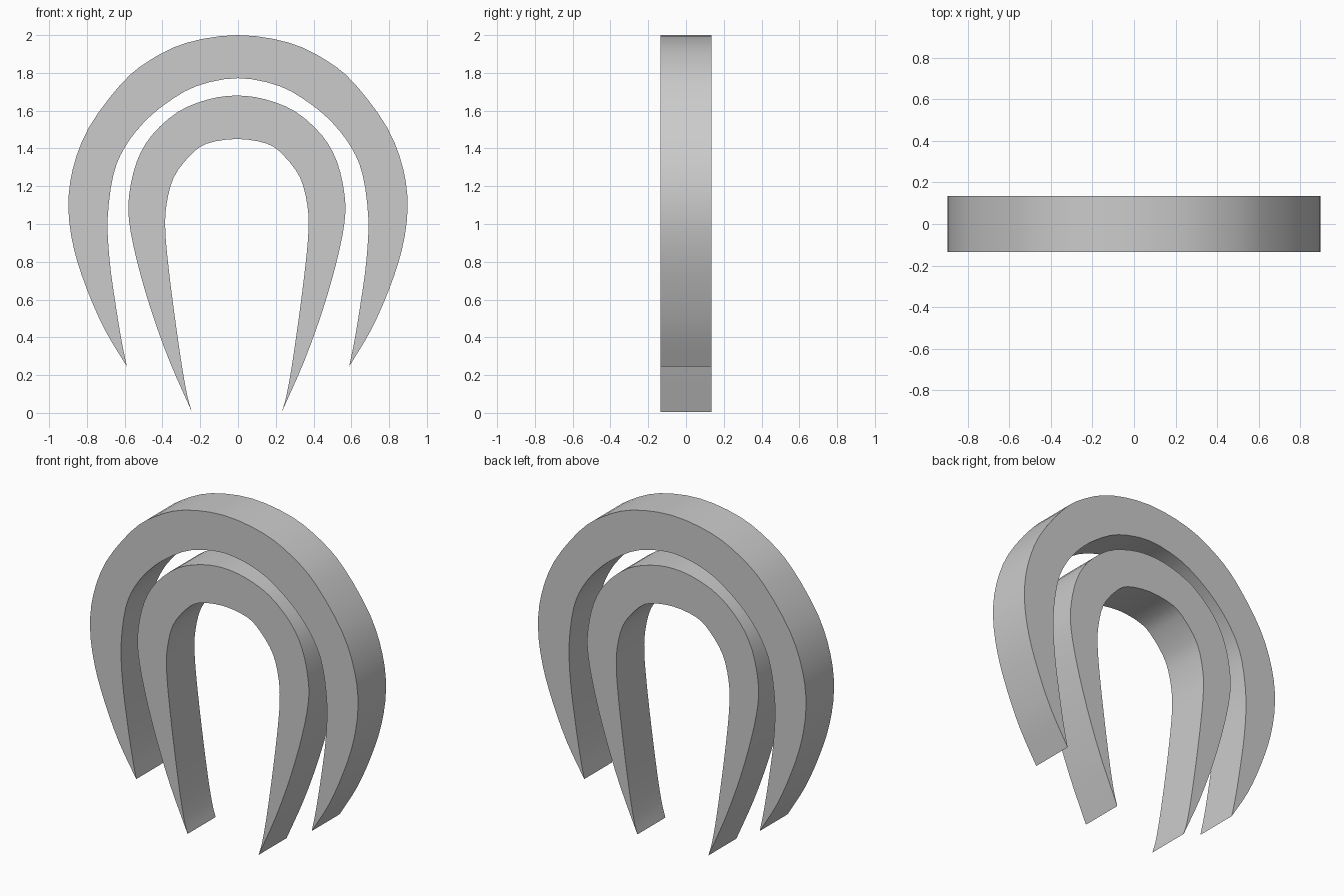
import bpy, bmesh
from mathutils import Vector

if "Cube" in bpy.data.objects:
    bpy.data.objects.remove(bpy.data.objects["Cube"])

HALF_DEPTH = 0.134
STEPS = 3


def smooth_path(half, shift):
    """Mirror a right-half edge to a full arch and round it with a Catmull-Rom spline."""
    full = [Vector((-x, z)) for x, z in reversed(half[1:])] + [Vector(p) for p in half]
    ext = [2 * full[0] - full[1]] + full + [2 * full[-1] - full[-2]]
    path = []
    for a, b, c, d in zip(ext, ext[1:], ext[2:], ext[3:]):
        for k in range(STEPS):
            t = k / STEPS
            path.append(0.5 * (2 * b + (c - a) * t + (2 * a - 5 * b + 4 * c - d) * t * t
                               + (3 * b - a - 3 * c + d) * t ** 3))
    path.append(full[-1])
    return [(p.x + shift, p.y) for p in path]


def make_arch(name, outer, inner, shift=0.0):
    """Band between two edges that share their tips, extruded along y."""
    out, inn = smooth_path(outer, shift), smooth_path(inner, shift)
    bm = bmesh.new()
    for i in range(len(out) - 1):
        quad = [out[i], out[i + 1], inn[i + 1], inn[i]]
        if i == 0:
            quad.pop()                      # pointed left tip
        elif i == len(out) - 2:
            quad.pop(2)                     # pointed right tip
        bm.faces.new([bm.verts.new((x, -HALF_DEPTH, z)) for x, z in quad])
    bmesh.ops.remove_doubles(bm, verts=bm.verts, dist=1e-5)
    ext = bmesh.ops.extrude_face_region(bm, geom=bm.faces[:], use_keep_orig=True)
    moved = [g for g in ext["geom"] if isinstance(g, bmesh.types.BMVert)]
    bmesh.ops.translate(bm, verts=moved, vec=(0, 2 * HALF_DEPTH, 0))
    bmesh.ops.recalc_face_normals(bm, faces=bm.faces)
    mesh = bpy.data.meshes.new(name)
    bm.to_mesh(mesh)
    bm.free()
    obj = bpy.data.objects.new(name, mesh)
    bpy.context.collection.objects.link(obj)
    bpy.ops.object.select_all(action='DESELECT')
    obj.select_set(True)
    bpy.context.view_layer.objects.active = obj
    bpy.ops.object.shade_smooth_by_angle(angle=0.6)


# Large outer horseshoe
make_arch(
    "outer_arch",
    [(0, 2.0), (.27, 1.96), (.47, 1.865), (.62, 1.74), (.79, 1.51), (.875, 1.29),
     (.898, 1.08), (.868, .865), (.80, .655), (.705, .44), (.588, .245)],
    [(0, 1.772), (.22, 1.73), (.385, 1.635), (.505, 1.53), (.60, 1.405), (.66, 1.26),
     (.69, 1.03), (.68, .81), (.652, .60), (.618, .39), (.588, .245)])

# Small inner horseshoe
make_arch(
    "inner_arch",
    [(0, 1.68), (.15, 1.66), (.31, 1.595), (.45, 1.47), (.53, 1.33), (.57, 1.155),
     (.57, 1.01), (.528, .80), (.453, .54), (.355, .27), (.238, .005)],
    [(0, 1.45), (.16, 1.425), (.25, 1.36), (.335, 1.245), (.373, 1.10), (.379, .97),
     (.365, .80), (.333, .54), (.292, .255), (.262, .09), (.238, .005)],
    shift=-.006)
